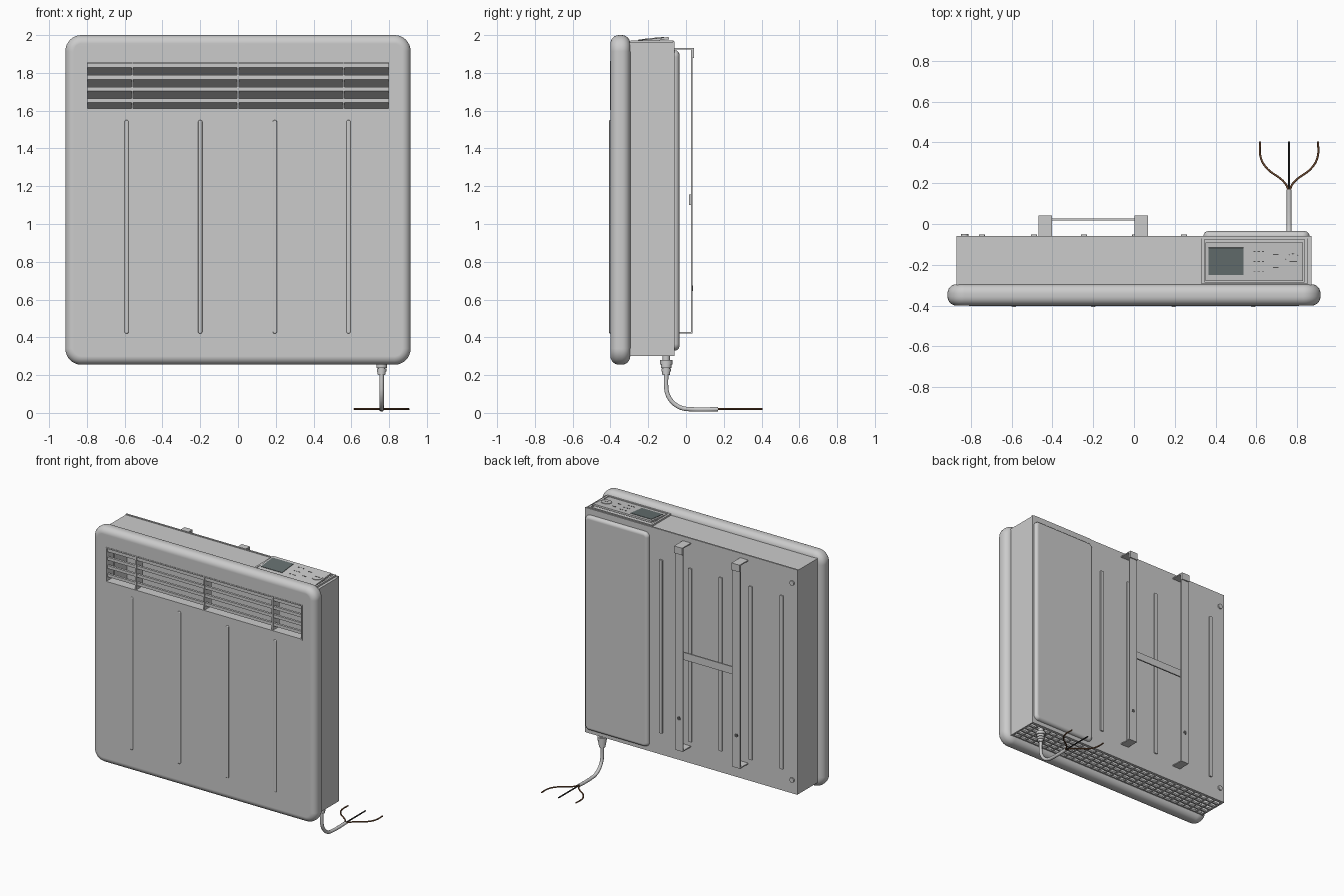
import bpy, bmesh, math
from mathutils import Vector, Matrix

old = bpy.data.objects.get("Cube")
if old:
    bpy.data.objects.remove(old, do_unlink=True)


def material(name, rgb):
    m = bpy.data.materials.new(name)
    m.use_nodes = True
    m.diffuse_color = (*rgb, 1)
    m.node_tree.nodes["Principled BSDF"].inputs["Base Color"].default_value = (*rgb, 1)
    return m


GREY = material("casing grey", (0.6, 0.6, 0.6))
SCREEN = material("screen slate", (0.13, 0.16, 0.16))
DARK = material("marking dark grey", (0.1, 0.1, 0.1))
BROWN = material("wire brown", (0.16, 0.07, 0.03))
BLACK = material("wire black", (0.02, 0.02, 0.02))


def add(name, bm, mat=GREY):
    bmesh.ops.recalc_face_normals(bm, faces=bm.faces)
    me = bpy.data.meshes.new(name)
    bm.to_mesh(me)
    bm.free()
    me.materials.append(mat)
    ob = bpy.data.objects.new(name, me)
    bpy.context.collection.objects.link(ob)
    return ob


def smooth(ob, weighted=True):
    me = ob.data
    me.polygons.foreach_set("use_smooth", [True] * len(me.polygons))
    me.set_sharp_from_angle(angle=math.radians(35))
    if weighted:
        ob.modifiers.new("even shading", "WEIGHTED_NORMAL").keep_sharp = True
    return ob


def put_box(bm, x, y, z):
    """Add a box given its (low, high) range on each axis."""
    mid = Vector([(a + b) / 2 for a, b in (x, y, z)])
    size = [b - a for a, b in (x, y, z)]
    m = Matrix.Translation(mid) @ Matrix.Diagonal((*size, 1))
    return bmesh.ops.create_cube(bm, size=1, matrix=m)["verts"]


def box(name, x, y, z, mat=GREY):
    bm = bmesh.new()
    put_box(bm, x, y, z)
    return add(name, bm, mat)


def rounded_slab(name, x, y, z, corner, front, back=0):
    """Slab facing y with round corners and softened front and back rims."""
    bm = bmesh.new()
    put_box(bm, x, y, z)
    edges = [e for e in bm.edges if abs(e.verts[0].co.y - e.verts[1].co.y) > 1e-4]
    bmesh.ops.bevel(bm, geom=edges, offset=corner, segments=8, profile=0.5, affect="EDGES")
    for level, width in ((y[0], front), (y[1], back)):
        if width:
            rim = [e for e in bm.edges if all(abs(v.co.y - level) < 1e-4 for v in e.verts)]
            bmesh.ops.bevel(bm, geom=rim, offset=width, segments=6, profile=0.5, affect="EDGES")
    return add(name, bm)


def disc(name, at, radius, depth, axis="Z", mat=GREY):
    bm = bmesh.new()
    m = Matrix.Translation(at)
    if axis == "Y":
        m = m @ Matrix.Rotation(math.pi / 2, 4, "X")
    bmesh.ops.create_cone(bm, cap_ends=True, segments=24, radius1=radius,
                          radius2=radius, depth=depth, matrix=m)
    return smooth(add(name, bm, mat), False)


def tube(name, points, radius, mat=GREY):
    cu = bpy.data.curves.new(name, "CURVE")
    cu.dimensions = "3D"
    cu.bevel_depth, cu.bevel_resolution, cu.resolution_u = radius, 3, 8
    cu.use_fill_caps = True
    sp = cu.splines.new("BEZIER")
    sp.bezier_points.add(len(points) - 1)
    for bp, p in zip(sp.bezier_points, points):
        bp.co = p
        bp.handle_left_type = bp.handle_right_type = "AUTO"
    cu.materials.append(mat)
    ob = bpy.data.objects.new(name, cu)
    bpy.context.collection.objects.link(ob)
    return ob


# Front panel with the air outlet cut through it
panel = rounded_slab("front_panel", (-0.914, 0.914), (-0.4, -0.295), (0.255, 2), 0.085, 0.045, 0.045)
cutter = rounded_slab("vent_cutter", (-0.805, 0.805), (-0.5, -0.2), (1.605, 1.862), 0.015, 0)
cutter.hide_render = True
cut = panel.modifiers.new("vent", "BOOLEAN")
cut.operation, cut.object, cut.solver = "DIFFERENCE", cutter, "EXACT"
bpy.context.view_layer.objects.active = panel
bpy.ops.object.modifier_apply(modifier="vent")
bpy.data.objects.remove(cutter, do_unlink=True)
smooth(panel)

# Louvre slats: upright lip with an underside sloping back and down
bm = bmesh.new()
for i in range(4):
    t = 1.85 - i * 0.062
    profile = [(-0.392, t), (-0.392, t - 0.022), (-0.31, t - 0.064), (-0.31, t - 0.056), (-0.375, t)]
    ends = [[bm.verts.new((x, y, z)) for y, z in profile] for x in (-0.806, 0.806)]
    for end in ends:
        bm.faces.new(end)
    n = len(profile)
    for k in range(n):
        j = (k + 1) % n
        bm.faces.new((ends[0][k], ends[0][j], ends[1][j], ends[1][k]))
add("vent_slats", bm)

# Upright vent dividers and rim
bm = bmesh.new()
for x in (-0.56, 0, 0.56):
    put_box(bm, (x - 0.005, x + 0.005), (-0.398, -0.32), (1.605, 1.862))
for s in (-1, 1):
    put_box(bm, sorted((s * 0.797, s * 0.808)), (-0.403, -0.32), (1.605, 1.862))
for z in (1.603, 1.855):
    put_box(bm, (-0.808, 0.808), (-0.403, -0.32), (z, z + 0.009))
add("vent_frame", bm)

# Pressed ribs on the front panel
for x in (-0.59, -0.2, 0.195, 0.585):
    smooth(rounded_slab("front_rib", (x - 0.011, x + 0.011), (-0.407, -0.395), (0.42, 1.55), 0.01, 0.006))

# Hollow casing behind the panel
bm = bmesh.new()
for s in (-1, 1):
    put_box(bm, sorted((s * 0.86, s * 0.87)), (-0.3, -0.062), (0.3, 1.96))
put_box(bm, (-0.87, 0.87), (-0.072, -0.06), (0.3, 1.965))
put_box(bm, (-0.87, 0.87), (-0.3, -0.062), (1.95, 1.96))
add("casing", bm)

# Air inlet grille underneath
bm = bmesh.new()
for i in range(30):
    x = -0.862 + i * 1.724 / 29
    put_box(bm, (x - 0.007, x + 0.007), (-0.3, -0.07), (0.302, 0.314))
for i in range(6):
    y = -0.29 + i * 0.043
    put_box(bm, (-0.865, 0.865), (y - 0.006, y + 0.006), (0.3, 0.312))
add("inlet_grille", bm)

# Electronics cover on the back
smooth(rounded_slab("rear_cover", (0.34, 0.86), (-0.065, -0.035), (0.33, 1.92), 0.035, 0, 0.024))

# Rear strips and screws
for x in (-0.745, -0.49, -0.245, 0.005, 0.245):
    rounded_slab("rear_strip", (x - 0.014, x + 0.014), (-0.062, -0.051), (0.46, 1.745), 0.006, 0)
for z in (0.4, 1.86):
    disc("rear_screw", (-0.83, -0.056, z), 0.018, 0.012, "Y")

# Wall bracket
for x in (-0.435, 0.035):
    bm = bmesh.new()
    w = (x - 0.033, x + 0.033)
    put_box(bm, w, (0.026, 0.034), (0.42, 1.932))
    put_box(bm, w, (-0.062, 0.034), (1.924, 1.932))
    put_box(bm, w, (-0.062, 0.034), (0.42, 0.428))
    put_box(bm, w, (0.034, 0.042), (1.88, 1.932))
    add("bracket_upright", bm)
    disc("bracket_hole", (x, 0.034, 0.66), 0.014, 0.004, "Y", DARK)
box("bracket_crossbar", (-0.44, 0.04), (0.016, 0.026), (1.1, 1.155))

# Control panel on top, rising towards the back
bm = bmesh.new()
for x in ((0.33, 0.345), (0.835, 0.85)):
    put_box(bm, x, (-0.295, -0.065), (1.955, 1.972))
for y in ((-0.295, -0.283), (-0.077, -0.065)):
    put_box(bm, (0.33, 0.85), y, (1.955, 1.972))
add("control_frame", bm)

TILT = Matrix.Translation((0, -0.28, 1.966)) @ Matrix.Rotation(math.radians(6), 4, "X")


def tilted(ob):
    ob.data.transform(TILT)


tilted(box("control_plate", (0.35, 0.828), (0, 0.19), (-0.008, 0.004)))
tilted(box("control_screen", (0.365, 0.537), (0.03, 0.165), (0, 0.007), SCREEN))
tilted(disc("control_dial", (0.78, 0.098, 0.004), 0.038, 0.008))
tilted(box("dial_mark", (0.762, 0.798), (0.095, 0.1), (0.006, 0.009), DARK))
bm = bmesh.new()
for y in (0.045, 0.095, 0.145):
    for x in (0.585, 0.606, 0.627):
        put_box(bm, (x, x + 0.011), (y, y + 0.004), (0.002, 0.006))
for y in (0.065, 0.13):
    put_box(bm, (0.68, 0.708), (y, y + 0.005), (0.002, 0.006))
tilted(add("control_marks", bm, DARK))

# Cable gland, cable and bare wires
CX, CY = 0.76, -0.105
for z, r, d in ((0.29, 0.02, 0.03), (0.268, 0.033, 0.022), (0.246, 0.028, 0.018),
                (0.227, 0.025, 0.016), (0.21, 0.021, 0.016), (0.24, 0.019, 0.08)):
    disc("cable_gland", (CX, CY, z), r, d)
arc = [(CX, CY + 0.12 * (1 - math.cos(a)), 0.14 - 0.12 * math.sin(a))
       for a in [math.radians(15 * k) for k in range(7)]]
tube("power_cable", [(CX, CY, 0.28), (CX, CY, 0.2)] + arc + [(CX, 0.1, 0.018), (CX, 0.17, 0.02)], 0.012)
for side, mat in ((-1, BROWN), (0, BLACK), (1, BROWN)):
    path = [(0, 0.16), (0.02, 0.2), (0.115, 0.28), (0.14, 0.33), (0.142, 0.405)]
    tube("wire", [(CX + side * dx, y, 0.02) for dx, y in path], 0.005, mat)
